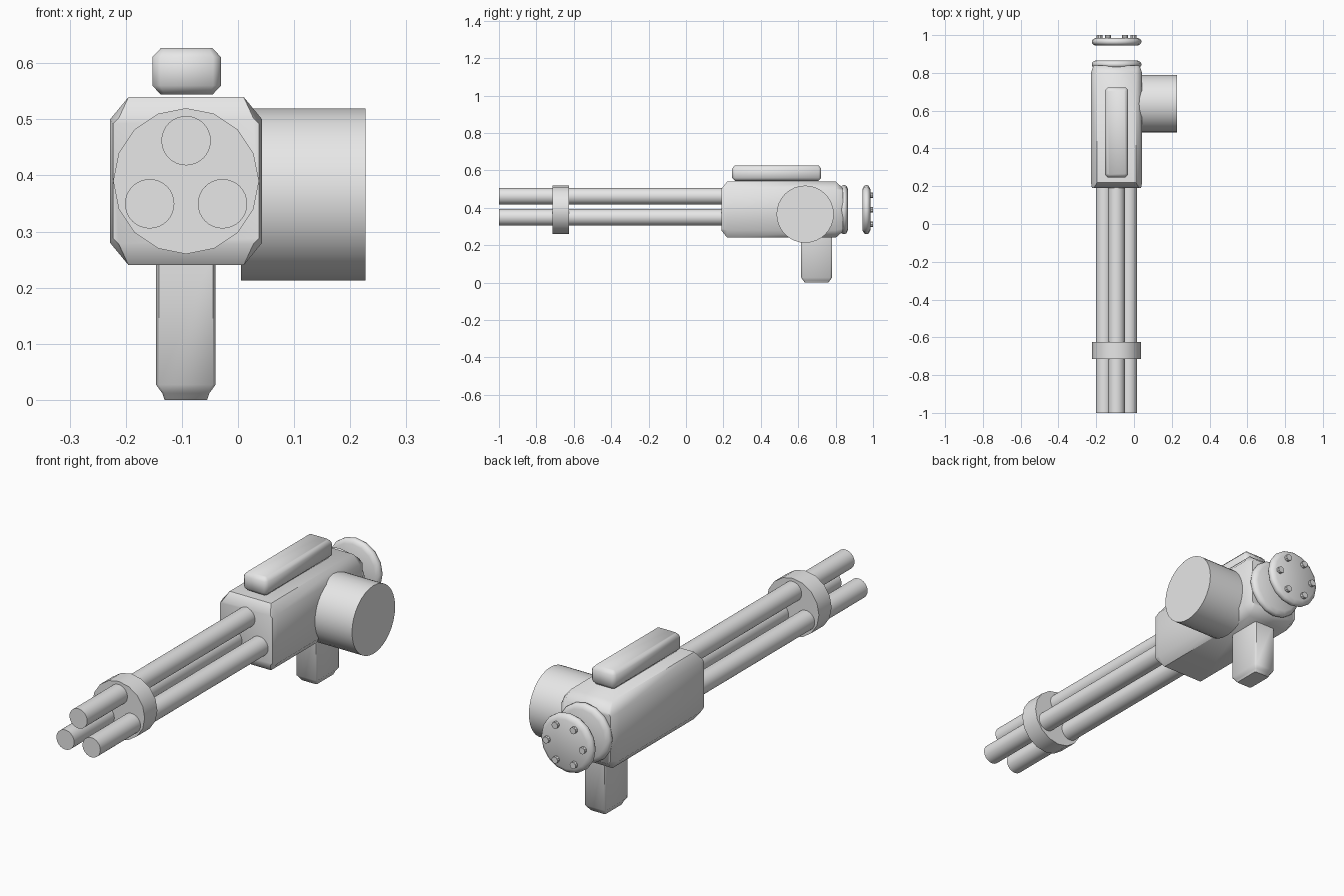
import bpy, bmesh, math

cube = bpy.data.objects.get("Cube")
if cube:
    bpy.data.objects.remove(cube, do_unlink=True)

grey = bpy.data.materials.new("light_grey")
grey.use_nodes = True
grey.diffuse_color = (0.8, 0.8, 0.8, 1)
grey.node_tree.nodes["Principled BSDF"].inputs["Base Color"].default_value = (0.8, 0.8, 0.8, 1)

CX, CZ = -0.0925, 0.39  # main axis of the weapon


def place(axis, a, b, t):
    return {"X": (t, a, b), "Y": (a, t, b), "Z": (a, b, t)}[axis]


def loft(name, axis, centre, rings, angle=35):
    """Skin closed 2D rings, each (position, points), along an axis."""
    bm = bmesh.new()
    loops = [[bm.verts.new(place(axis, centre[0] + a, centre[1] + b, t)) for a, b in pts]
             for t, pts in rings]
    n = len(loops[0])
    for low, high in zip(loops, loops[1:]):
        for i in range(n):
            j = (i + 1) % n
            bm.faces.new((low[i], low[j], high[j], high[i]))
    bm.faces.new(loops[0])
    bm.faces.new(loops[-1])
    bmesh.ops.recalc_face_normals(bm, faces=bm.faces)
    return finish(name, bm, angle)


def finish(name, bm, angle=35):
    mesh = bpy.data.meshes.new(name)
    bm.to_mesh(mesh)
    bm.free()
    mesh.materials.append(grey)
    obj = bpy.data.objects.new(name, mesh)
    bpy.context.collection.objects.link(obj)
    bpy.ops.object.select_all(action="DESELECT")
    obj.select_set(True)
    bpy.context.view_layer.objects.active = obj
    bpy.ops.object.shade_smooth_by_angle(angle=math.radians(angle))
    return obj


def circle(r, n):
    return [(r * math.cos(math.tau * i / n), r * math.sin(math.tau * i / n)) for i in range(n)]


def octagon(ha, hb, ca, cb):
    """Rectangle of half sizes ha, hb with chamfered corners."""
    return [(ha, hb - cb), (ha - ca, hb), (ca - ha, hb), (-ha, hb - cb),
            (-ha, cb - hb), (ca - ha, -hb), (ha - ca, -hb), (ha, cb - hb)]


def lathe(name, axis, centre, profile, n):
    return loft(name, axis, centre, [(t, circle(r, n)) for t, r in profile])


# Receiver body with wide chamfers
full = octagon(0.1355, 0.15, 0.033, 0.04)
loft("body", "Y", (CX, CZ), [
    (0.19, octagon(0.13, 0.112, 0.01, 0.01)),
    (0.22, full),
    (0.80, full),
    (0.84, octagon(0.122, 0.115, 0.015, 0.015))], 50)

# Three barrels and their clamp
for i in range(3):
    a = math.radians(90 + 120 * i)
    centre = (CX + 0.075 * math.cos(a), CZ - 0.003 + 0.075 * math.sin(a))
    lathe(f"barrel_{i + 1}", "Y", centre, [(-1, 0.044), (0.21, 0.044)], 32)
lathe("barrel_clamp", "Y", (CX, CZ), [(-0.715, 0.13), (-0.625, 0.13)], 16)

# Rear cap against the body, and the separate end plate with its studs
rim = [(0, 0.112), (0.008, 0.126), (0.016, 0.131), (0.026, 0.131), (0.034, 0.126), (0.042, 0.11)]
for name, start in (("rear_cap", 0.824), ("end_plate", 0.944)):
    lathe(name, "Y", (CX, CZ), [(start + t, r) for t, r in rim], 16)
for i in range(6):
    a = math.tau * i / 6
    lathe(f"stud_{i + 1}", "Y", (CX + 0.09 * math.cos(a), CZ + 0.09 * math.sin(a)),
          [(0.975, 0.015), (1.0, 0.015)], 10)

# Ammunition drum on the left side
lathe("ammo_drum", "X", (0.637, 0.366), [(0.005, 0.153), (0.227, 0.153)], 32)

# Grip, tapering at the foot
loft("grip", "Z", (-0.093, 0.698), [
    (0, octagon(0.038, 0.062, 0.004, 0.006)),
    (0.012, octagon(0.042, 0.072, 0.004, 0.008)),
    (0.027, octagon(0.053, 0.082, 0.005, 0.01)),
    (0.26, octagon(0.053, 0.082, 0.005, 0.01))], 50)

# Top rail with softened edges
edge = octagon(0.061, 0.238, 0.014, 0.014)
inner = octagon(0.046, 0.223, 0.006, 0.006)
loft("top_rail", "Z", (-0.0915, 0.485), [
    (0.544, inner), (0.56, edge), (0.611, edge), (0.627, inner)], 50)
